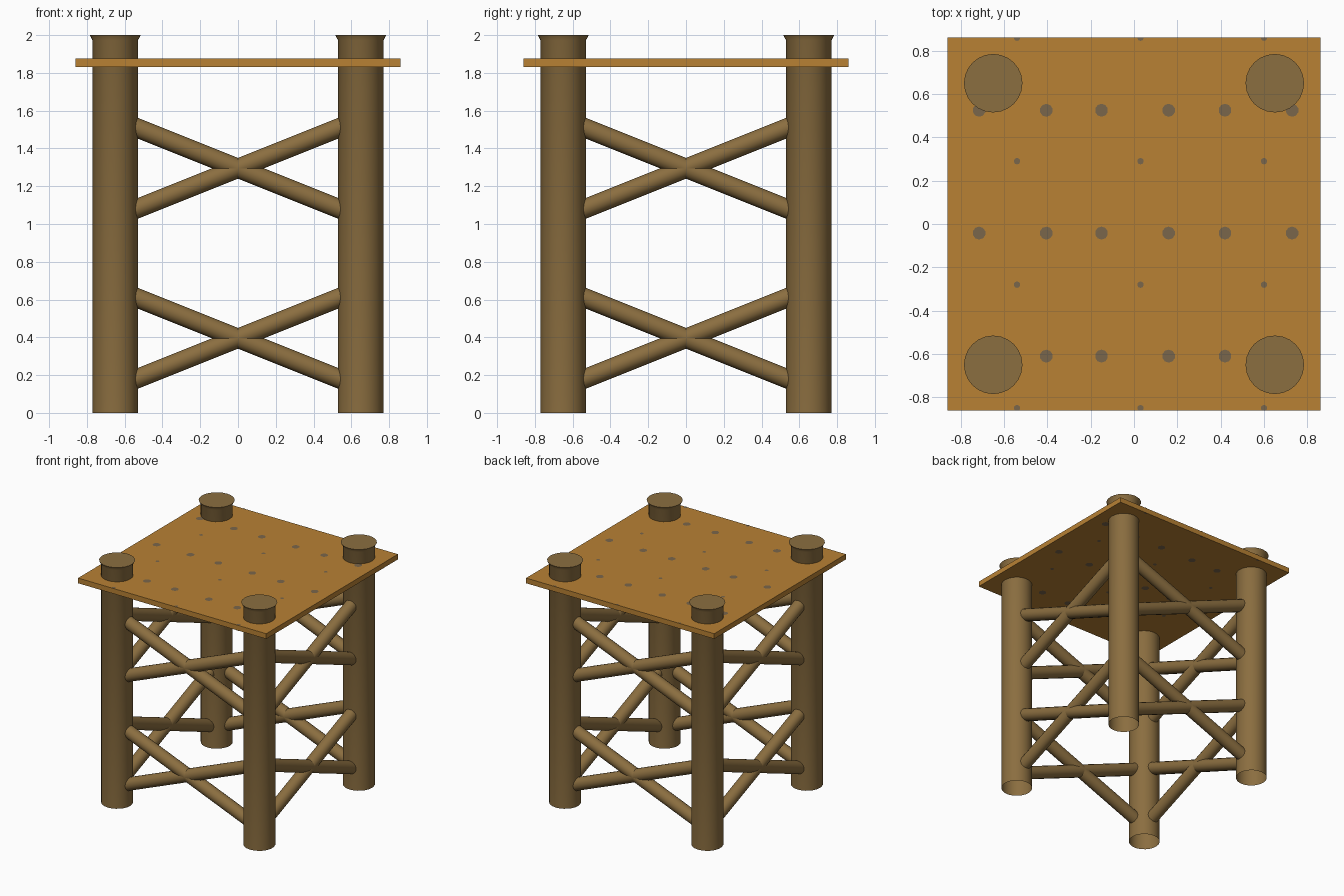
import bpy, bmesh, math
from mathutils import Vector, Matrix

if "Cube" in bpy.data.objects:
    bpy.data.objects.remove(bpy.data.objects["Cube"])


def material(name, rgb):
    m = bpy.data.materials.new(name)
    m.diffuse_color = (*rgb, 1)
    m.use_nodes = True
    m.node_tree.nodes["Principled BSDF"].inputs["Base Color"].default_value = m.diffuse_color
    return m


WOOD = material("brown_wood", (0.258, 0.156, 0.051))
BOARD = material("orange_board", (0.479, 0.220, 0.034))
KNOT = material("grey_brown_knot", (0.195, 0.133, 0.070))


def finish(bm, name, mat, smooth=True):
    me = bpy.data.meshes.new(name)
    bm.normal_update()
    bm.to_mesh(me)
    bm.free()
    me.materials.append(mat)
    ob = bpy.data.objects.new(name, me)
    bpy.context.collection.objects.link(ob)
    if smooth:
        bpy.ops.object.select_all(action='DESELECT')
        ob.select_set(True)
        bpy.context.view_layer.objects.active = ob
        bpy.ops.object.shade_smooth_by_angle(angle=math.radians(32))
    return ob


# Post: lathe profile with flared head, open at the bottom
def post(name, x, y, n=24):
    bm = bmesh.new()
    rings = []
    for r, z in ((0.12, 0), (0.12, 1.972), (0.135, 2.0)):
        rings.append([bm.verts.new((x + r * math.cos(2 * math.pi * i / n),
                                    y + r * math.sin(2 * math.pi * i / n), z))
                      for i in range(n)])
    for a, b in zip(rings, rings[1:]):
        for i in range(n):
            j = (i + 1) % n
            bm.faces.new((a[i], a[j], b[j], b[i]))
    bm.faces.new(rings[-1])
    finish(bm, name, WOOD)


# Round brace between two points
def brace(name, p, q):
    p, q = Vector(p), Vector(q)
    d = q - p
    bm = bmesh.new()
    mat = Matrix.Translation((p + q) / 2) @ d.to_track_quat('Z', 'Y').to_matrix().to_4x4()
    bmesh.ops.create_cone(bm, cap_ends=True, segments=16, radius1=0.051,
                          radius2=0.051, depth=d.length, matrix=mat)
    finish(bm, name, WOOD)


for sx in (-1, 1):
    for sy in (-1, 1):
        post(f"post_{'left' if sx < 0 else 'right'}_{'front' if sy < 0 else 'back'}",
             sx * 0.65, sy * 0.65)

# Two crossed pairs of braces on every side
E, C = 0.58, 0.65
RISE = 0.4 * E
for level, zc in (("lower", 0.395), ("upper", 1.295)):
    for s in (-1, 1):
        for k in (-1, 1):
            tilt = "rising" if k > 0 else "falling"
            brace(f"{level}_{'front' if s < 0 else 'back'}_brace_{tilt}",
                  (-E, s * C, zc - k * RISE), (E, s * C, zc + k * RISE))
            brace(f"{level}_{'left' if s < 0 else 'right'}_brace_{tilt}",
                  (s * C, -E, zc - k * RISE), (s * C, E, zc + k * RISE))

# Platform board
H, Z0, Z1 = 0.86, 1.832, 1.875
bm = bmesh.new()
bmesh.ops.create_cube(bm, size=1, matrix=Matrix.Translation((0, 0, (Z0 + Z1) / 2))
                      @ Matrix.Diagonal((2 * H, 2 * H, Z1 - Z0, 1)))
finish(bm, "platform", BOARD, smooth=False)

# Knots: thin discs on both sides of the board, clipped at its edge
spots = [(x, y, 0.015) for x in (-0.54, 0.03, 0.6) for y in (0.86, 0.29, -0.28, -0.85)]
spots += [(x, y, 0.03) for x in (-0.715, -0.405, -0.15, 0.16, 0.42, 0.73)
          for y in (0.525, -0.042, -0.61)]
bm = bmesh.new()
for x, y, r in spots:
    for z, s in ((Z1 + 0.002, 1), (Z0 - 0.002, -1)):
        vs = []
        for i in range(10):
            a = s * 2 * math.pi * (i + 0.5) / 10
            vs.append(bm.verts.new((x + r * math.cos(a),
                                    max(-H, min(H, y + r * math.sin(a))), z)))
        bm.faces.new(vs)
bmesh.ops.dissolve_degenerate(bm, dist=0.0001, edges=bm.edges)
finish(bm, "platform_knots", KNOT, smooth=False)
